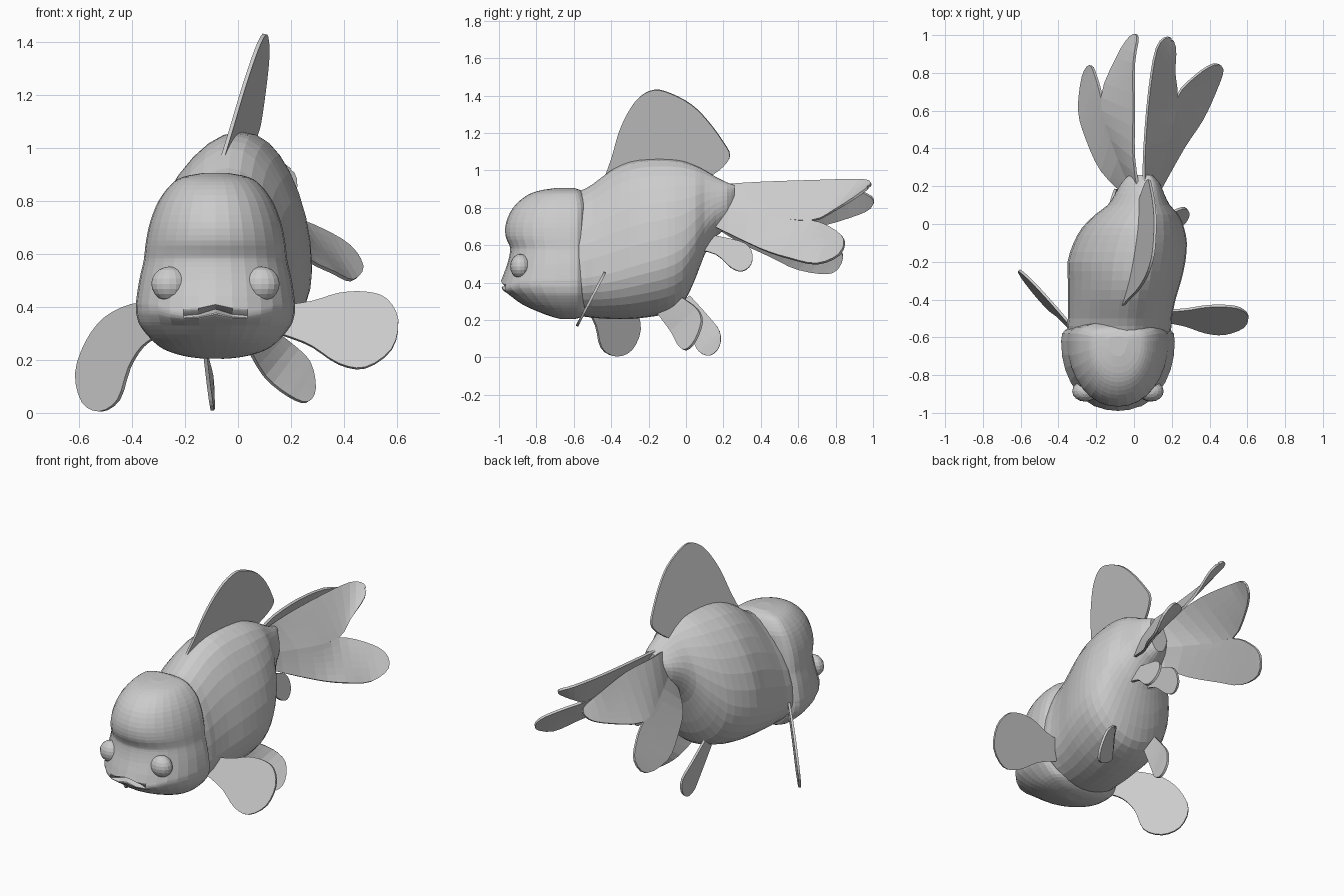
import bpy
import bmesh
from math import cos, sin, pi
from mathutils import Vector

cube = bpy.data.objects.get("Cube")
if cube:
    bpy.data.objects.remove(cube)

grey = bpy.data.materials.new("plain grey")
grey.use_nodes = True
colour = (0.6, 0.6, 0.6, 1)
grey.diffuse_color = colour
grey.node_tree.nodes["Principled BSDF"].inputs["Base Color"].default_value = colour


def finish(name, bm, weld=0.0005):
    """Turn a bmesh into a grey, flat-faceted object."""
    bmesh.ops.remove_doubles(bm, verts=bm.verts, dist=weld)
    bmesh.ops.recalc_face_normals(bm, faces=bm.faces)
    mesh = bpy.data.meshes.new(name)
    bm.to_mesh(mesh)
    bm.free()
    mesh.materials.append(grey)
    obj = bpy.data.objects.new(name, mesh)
    bpy.context.collection.objects.link(obj)
    return obj


def spline(points, steps):
    """Smooth curve through points of any dimension."""
    pts = [Vector(p) for p in points]
    pts = [pts[0]] + pts + [pts[-1]]
    out = []
    for a, b, c, d in zip(pts, pts[1:], pts[2:], pts[3:]):
        for k in range(steps):
            t = k / steps
            out.append(b + (c - a) * (t / 2)
                       + (a * 2 - b * 5 + c * 4 - d) * (t * t / 2)
                       + (b * 3 - a - c * 3 + d) * (t ** 3 / 2))
    return out + [pts[-1]]


def bridge(bm, rows, closed):
    """Skin rows of equal point count with quads."""
    grid = [[bm.verts.new(p) for p in row] for row in rows]
    n = len(grid[0])
    for r, s in zip(grid, grid[1:]):
        for i in range(n if closed else n - 1):
            j = (i + 1) % n
            bm.faces.new((r[i], r[j], s[j], s[i]))
    if closed:
        bm.faces.new(grid[0])
        bm.faces.new(grid[-1])


def fin(name, *outlines, thickness=0.014, columns=6):
    """Thin blade: each outline runs up one edge, round the tip and back."""
    bm = bmesh.new()
    for outline in outlines:
        edge = spline(outline, 3)
        half = len(edge) // 2
        rows = [[edge[i].lerp(edge[-1 - i], c / columns)
                 for c in range(columns + 1)] for i in range(half)]
        bridge(bm, rows, False)
    # Lobes that share a middle edge are welded into one sheet
    obj = finish(name, bm, weld=0.01 if len(outlines) > 1 else 0.0005)
    solid = obj.modifiers.new("thickness", "SOLIDIFY")
    solid.thickness = thickness
    solid.offset = 0
    return obj


def rounded(value, power):
    """Signed power, which squares off an ellipse when below one."""
    return abs(value) ** power * (1 if value > 0 else -1)


SIDES = 32
TURN = [2 * pi * i / SIDES for i in range(SIDES)]

# Body: stations of y, centre x, half width, bottom, widest height, top
stations = [
    (-.7, -.085, .18, .26, .45, .86), (-.58, -.08, .27, .225, .42, .885),
    (-.5, -.075, .275, .212, .43, .925), (-.4, -.065, .285, .205, .45, 1),
    (-.3, -.05, .3, .205, .48, 1.045), (-.2, -.04, .312, .215, .51, 1.06),
    (-.1, -.02, .3, .235, .54, 1.06), (-.02, -.005, .27, .28, .58, 1.05),
    (.05, .015, .22, .42, .66, 1.025), (.1, .025, .165, .55, .73, 1),
    (.16, .03, .13, .645, .79, .965), (.22, .035, .1, .69, .82, .935),
    (.26, .035, .06, .72, .83, .92)]
rows = []
for y, cx, w, low, mid, top in spline(stations, 2):
    ring = []
    for t in TURN:
        s = sin(t)
        rise = (top - mid if s > 0 else mid - low) * s
        up = max(s, 0) ** 2
        ring.append((cx + w * cos(t) * (1 - 0.15 * up) + 0.04 * up,
                     y, mid + rise))
    rows.append(ring)
bm = bmesh.new()
bridge(bm, rows, True)
finish("body", bm)

# Head: levels of z, front y, half width, with a bulging hood on top
HEAD_X, HEAD_Y = -0.085, -0.62
levels = [
    (.205, -.67, .05), (.215, -.71, .12), (.24, -.78, .195),
    (.28, -.87, .245), (.33, -.94, .285), (.365, -.98, .297),
    (.382, -.99, .3), (.392, -.993, .3), (.402, -.993, .3), (.42, -.985, .3),
    (.5, -.955, .288), (.57, -.94, .272), (.6, -.945, .268),
    (.65, -.965, .262), (.72, -.962, .247), (.8, -.925, .215),
    (.86, -.86, .17), (.89, -.79, .125), (.905, -.7, .05)]
rows = []
for z, front, w in spline(levels, 3):
    near_mouth = max(0, 1 - abs(z - 0.392) / 0.06)
    slit = 0.06 * max(0, 1 - abs(z - 0.392) / 0.016)
    ring = []
    for t in TURN:
        s = sin(t)
        dx = w * rounded(cos(t), 0.95)
        if s < 0:
            y = HEAD_Y + (HEAD_Y - front) * rounded(s, 0.93)
        else:
            y = HEAD_Y + min(0.105, w * 0.5) * rounded(s, 0.6)
        height = z
        # Arched mouth slit
        if s < 0:
            y += slit * max(0, 1 - (dx / 0.12) ** 2)
            height -= near_mouth * 0.025 * sin(pi * min(abs(dx) / 0.22, 1))
        ring.append((HEAD_X + dx, y, height))
    rows.append(ring)
bm = bmesh.new()
bridge(bm, rows, True)
finish("head", bm)

# Eyes
for side, label in ((-1, "right_eye"), (1, "left_eye")):
    bm = bmesh.new()
    bmesh.ops.create_uvsphere(bm, u_segments=16, v_segments=10, radius=0.065)
    bmesh.ops.scale(bm, verts=bm.verts, vec=(1.05, 0.85, 1))
    bmesh.ops.translate(bm, verts=bm.verts,
                        vec=(HEAD_X + side * 0.174, -0.885, 0.487))
    finish(label, bm)

# Dorsal fin, leaning to the left as it rises
crest = [(-.46, .9), (-.4, 1.06), (-.36, 1.2), (-.31, 1.31), (-.25, 1.39),
         (-.17, 1.43), (-.08, 1.41), (.03, 1.35), (.12, 1.26), (.2, 1.15),
         (.235, 1.08), (.2, 1.02), (.12, .96), (.06, .92)]
fin("dorsal_fin", [(0.02 + 0.16 * y + 0.25 * (z - 1), y, z) for y, z in crest])

# Forked tail, one two-lobed blade on each side
fin("left_tail_fin",
    [(.05, .15, .92), (.055, .4, .935), (.08, .7, .945), (.12, .93, .95),
     (.18, .99, .93), (.22, .94, .88), (.215, .8, .79), (.225, .67, .73),
     (.19, .45, .75), (.1, .15, .8)],
    [(.1, .15, .8), (.19, .45, .75), (.225, .67, .73), (.32, .78, .69),
     (.42, .845, .63), (.47, .82, .55), (.43, .7, .5), (.36, .55, .53),
     (.26, .4, .58), (.12, .15, .7)])
fin("right_tail_fin",
    [(.03, .15, .91), (0, .35, .93), (0, .6, .94), (0, .85, .91),
     (.02, .99, .86), (-.02, .99, .8), (-.09, .88, .75), (-.17, .67, .7),
     (-.12, .45, .74), (0, .15, .8)],
    [(0, .15, .8), (-.12, .45, .74), (-.17, .67, .7), (-.2, .78, .63),
     (-.23, .84, .54), (-.27, .78, .45), (-.29, .6, .47), (-.25, .45, .54),
     (-.17, .28, .62), (-.04, .15, .7)])

# Pectoral fins, flat paddles in slanted planes
paddle = [(.15, .4), (.28, .42), (.38, .45), (.48, .455), (.56, .43),
          (.605, .35), (.58, .24), (.48, .17), (.38, .185), (.28, .25),
          (.21, .28), (.15, .3)]
fin("left_pectoral_fin", [(x, 0.52 * z - 0.67, z) for x, z in paddle])
paddle = [(-.3, .42), (-.4, .41), (-.5, .36), (-.57, .27), (-.61, .15),
          (-.585, .04), (-.52, .005), (-.45, .05), (-.41, .17), (-.36, .25),
          (-.3, .29), (-.25, .31)]
fin("right_pectoral_fin",
    [(x, -0.985 - 1.2 * x + 0.15 * (z - 0.1), z) for x, z in paddle])

# Pelvic fins
fin("left_pelvic_fin",
    [(.03, -.17, .26), (.1, -.08, .14), (.19, -.04, .065), (.26, 0, .04),
     (.29, .05, .09), (.27, .085, .19), (.2, .06, .26), (.12, -.02, .32)])
fin("right_pelvic_fin",
    [(-.13, -.06, .27), (-.11, .03, .1), (-.1, .07, .03), (-.095, .13, .01),
     (-.095, .18, .06), (-.1, .18, .14), (-.12, .12, .22), (-.14, .02, .33)])

# Anal fins, a small splayed pair under the tail
small = [(.04, .58), (.16, .55), (.24, .48), (.3, .46), (.35, .5),
         (.35, .57), (.29, .62), (.1, .66)]
for side, label in ((-1, "right_anal_fin"), (1, "left_anal_fin")):
    fin(label, [(0.04 + side * (0.04 + 0.25 * (0.64 - z)), y, z)
                for y, z in small])
